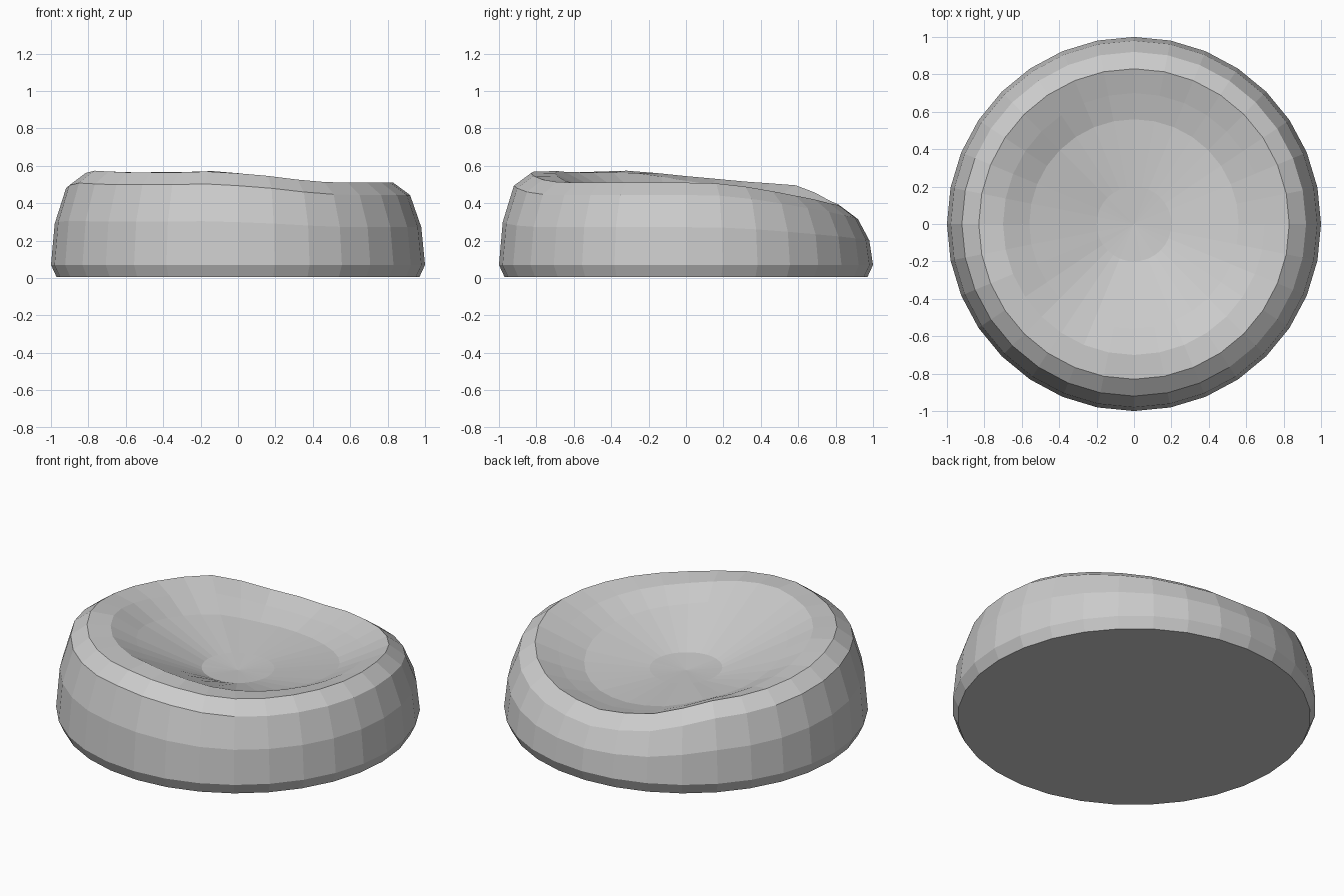
import bpy, bmesh, math

if "Cube" in bpy.data.objects:
    bpy.data.objects.remove(bpy.data.objects["Cube"])

SIDES = 32
# Rim height around the cushion: (angle in degrees, z)
RIM = [(0, .51), (15, .505), (45, .44), (67, .40), (90, .38), (110, .405),
       (134, .495), (157, .515), (180, .545), (200, .575), (225, .565), (247, .565),
       (260, .57), (270, .56), (282, .545), (296, .52), (308, .51), (360, .51)]


def rim_height(deg):
    for (a, za), (b, zb) in zip(RIM, RIM[1:]):
        if a <= deg <= b:
            t = (deg - a) / (b - a)
            return za + (zb - za) * t
    return RIM[0][1]


def profile(deg):
    """Cross-section (radius, z) from the base, over the rim, into the dish."""
    rim = rim_height(deg)
    outer, dip = rim - .066, .305
    # The padding inside the rim is full at the front and sunken at the back
    full = ((1 - math.cos(math.radians(deg - 72))) / 2) ** .6
    dish = lambda f: dip + (rim - dip) * f
    return [(.97, .005), (1.0, .07), (.98, .07 + (outer - .07) * .54), (.92, outer),
            (.83, rim), (.70, dish(.5 + .51 * full)), (.56, dish(.1 + .64 * full)),
            (.20, dish(.05))]


# Sagging round cushion built from stacked rings
bm = bmesh.new()
columns = []
for i in range(SIDES):
    a = 2 * math.pi * i / SIDES
    columns.append([bm.verts.new((r * math.cos(a), r * math.sin(a), z))
                    for r, z in profile(math.degrees(a))])
centre = bm.verts.new((0, 0, .30))
for i in range(SIDES):
    c, n = columns[i], columns[(i + 1) % SIDES]
    for k in range(len(c) - 1):
        bm.faces.new((c[k], n[k], n[k + 1], c[k + 1]))
    bm.faces.new((c[-1], n[-1], centre))
# Flat underside
bm.faces.new([c[0] for c in reversed(columns)])
bmesh.ops.recalc_face_normals(bm, faces=bm.faces)

mesh = bpy.data.meshes.new("floor_cushion")
bm.to_mesh(mesh)
bm.free()
cushion = bpy.data.objects.new("floor_cushion", mesh)
bpy.context.collection.objects.link(cushion)
